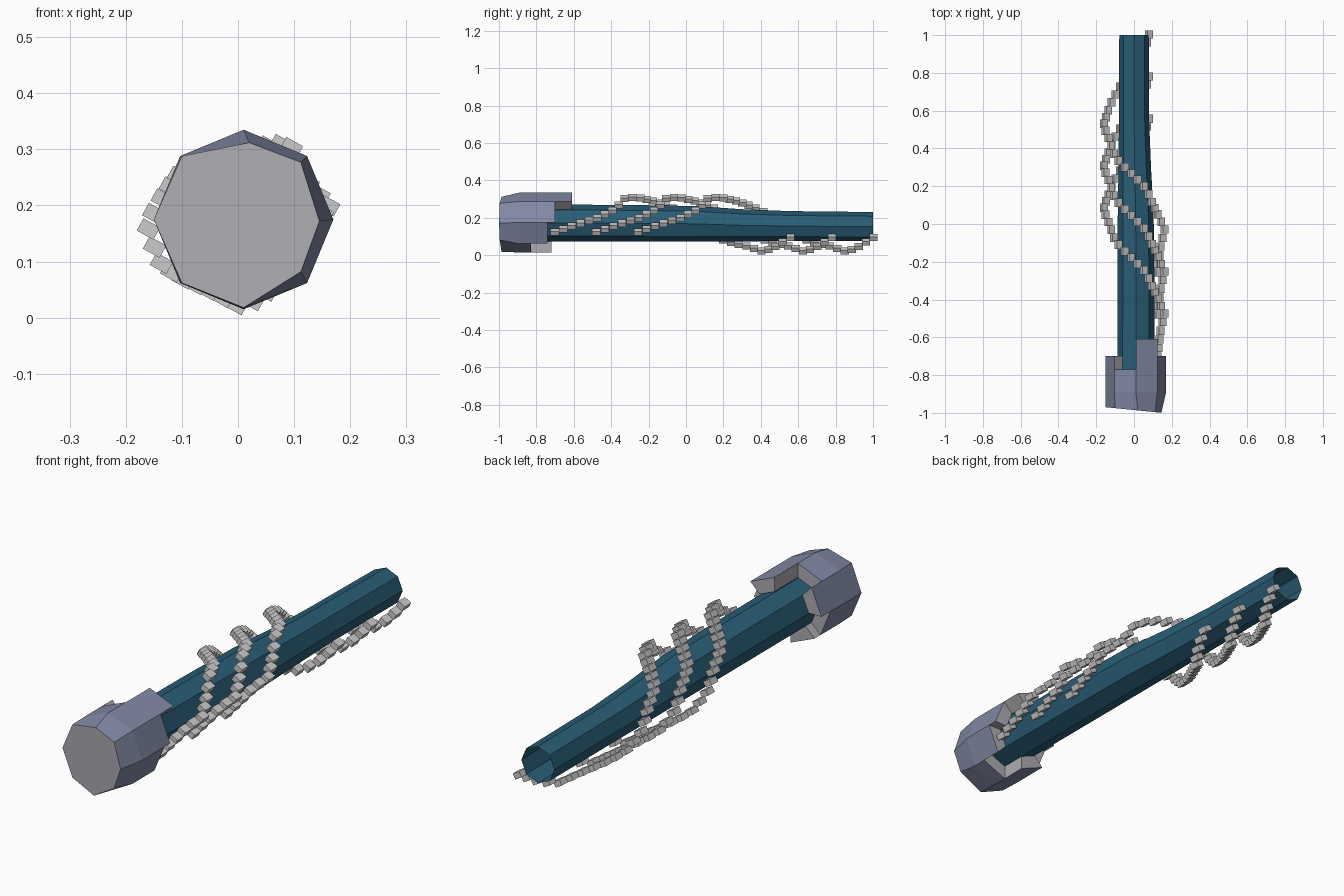
import bpy, bmesh, math
from mathutils import Vector, Matrix

if "Cube" in bpy.data.objects:
    bpy.data.objects.remove(bpy.data.objects["Cube"])


def material(name, col):
    m = bpy.data.materials.new(name)
    m.diffuse_color = (*col, 1)
    m.use_nodes = True
    m.node_tree.nodes["Principled BSDF"].inputs["Base Color"].default_value = m.diffuse_color
    return m


def finish(bm, name, mats=()):
    me = bpy.data.meshes.new(name)
    bm.to_mesh(me)
    bm.free()
    for m in mats:
        me.materials.append(m)
    ob = bpy.data.objects.new(name, me)
    bpy.context.collection.objects.link(ob)
    return ob


def ring_point(k, y, r, cx, cz):
    a = math.radians(45 * k)
    return Vector((cx + r * math.cos(a), y, cz + r * math.sin(a)))


blue = material("tube_blue", (0.022, 0.11, 0.18))
slate = material("cap_slate", (0.22, 0.25, 0.37))
grey = material("cap_grey", (0.42, 0.42, 0.45))

# Octagonal tube: open at the back, slimmer in the rear half
bm = bmesh.new()
sections = [(-0.95, .099, .01, .173), (-0.3, .098, .01, .171), (0.05, .095, .009, .168),
            (0.3, .086, .004, .160), (0.55, .080, 0, .156), (1.0, .078, 0, .153)]
rings = [[bm.verts.new(ring_point(k, *s)) for k in range(8)] for s in sections]
for a, b in zip(rings, rings[1:]):
    for k in range(8):
        n = (k + 1) % 8
        bm.faces.new((a[k], a[n], b[n], b[k]))
bmesh.ops.recalc_face_normals(bm, faces=bm.faces)
finish(bm, "tube", [blue])

# Front cap: eight staves of different lengths, chipped front rim
bm = bmesh.new()
CX, CZ = 0.01, 0.175
front_xz = [(.145, .172), (.112, .277), (.02, .312), (-.10, .288),
            (-.15, .175), (-.10, .062), (.01, .018), (.112, .082)]
stave_end = [-.70, -.61, -.77, -.70, -.76, -.72, -.83, -.74]
front = [Vector((x, -0.985 - 0.1 * x, z)) for x, z in front_xz]
outer = [ring_point(k, -0.89, 0.16, CX, CZ) for k in range(8)]


def face(pts, mat):
    f = bm.faces.new([bm.verts.new(p) for p in pts])
    f.material_index = mat


face(front, 1)
for k in range(8):
    n = (k + 1) % 8
    e = stave_end[k]
    o0, o1 = (ring_point(j, e, 0.16, CX, CZ) for j in (k, n))
    i0, i1 = (ring_point(j, e, 0.099, CX, CZ) for j in (k, n))
    face((front[k], outer[k], outer[n], front[n]), 0)
    face((outer[k], o0, o1, outer[n]), 0)
    face((o0, i0, i1, o1), 1)
    # step wall to the next stave
    e2 = stave_end[n]
    if abs(e2 - e) > 1e-4:
        face((o1, i1, ring_point(n, e2, 0.099, CX, CZ),
              ring_point(n, e2, 0.16, CX, CZ)), 1)
    # underside of the stave
    b0, b1 = (ring_point(j, -0.9, 0.099, CX, CZ) for j in (k, n))
    face((i0, b0, b1, i1), 1)
bmesh.ops.remove_doubles(bm, verts=bm.verts, dist=1e-4)
bmesh.ops.recalc_face_normals(bm, faces=bm.faces)
finish(bm, "end_cap", [slate, grey])

# Chains of small blocks spiralling once round the tube
path = [Vector(p) for p in [
    (.125, -.70, .125), (.142, -.55, .175), (.162, -.47, .20), (.12, -.38, .245),
    (.092, -.32, .31), (.06, -.25, .307), (0, -.19, .295), (-.06, -.13, .275),
    (-.10, -.09, .26), (-.13, 0, .22), (-.162, .08, .165), (-.14, .15, .10),
    (-.11, .22, .075), (-.05, .33, .048), (0, .41, .022), (.04, .46, .035),
    (.065, .51, .065), (.08, .56, .095)]]


def resample(pts, count):
    lengths = [(b - a).length for a, b in zip(pts, pts[1:])]
    step = sum(lengths) / (count - 1)
    out = []
    for i in range(count):
        d, s = i * step, 0
        while s < len(lengths) - 1 and d > lengths[s]:
            d -= lengths[s]
            s += 1
        out.append(pts[s].lerp(pts[s + 1], min(d / lengths[s], 1)))
    return out


tilt = Matrix.Rotation(math.radians(29), 4, 'Y')
size = Matrix.Diagonal((.034, .044, .025, 1))
for i in range(3):
    bm = bmesh.new()
    for p in resample(path, 33):
        at = Matrix.Translation(p + Vector((0, 0.2225 * i - 0.002, 0)))
        bmesh.ops.create_cube(bm, size=1, matrix=at @ tilt @ size)
    finish(bm, f"block_chain_{i + 1}")
